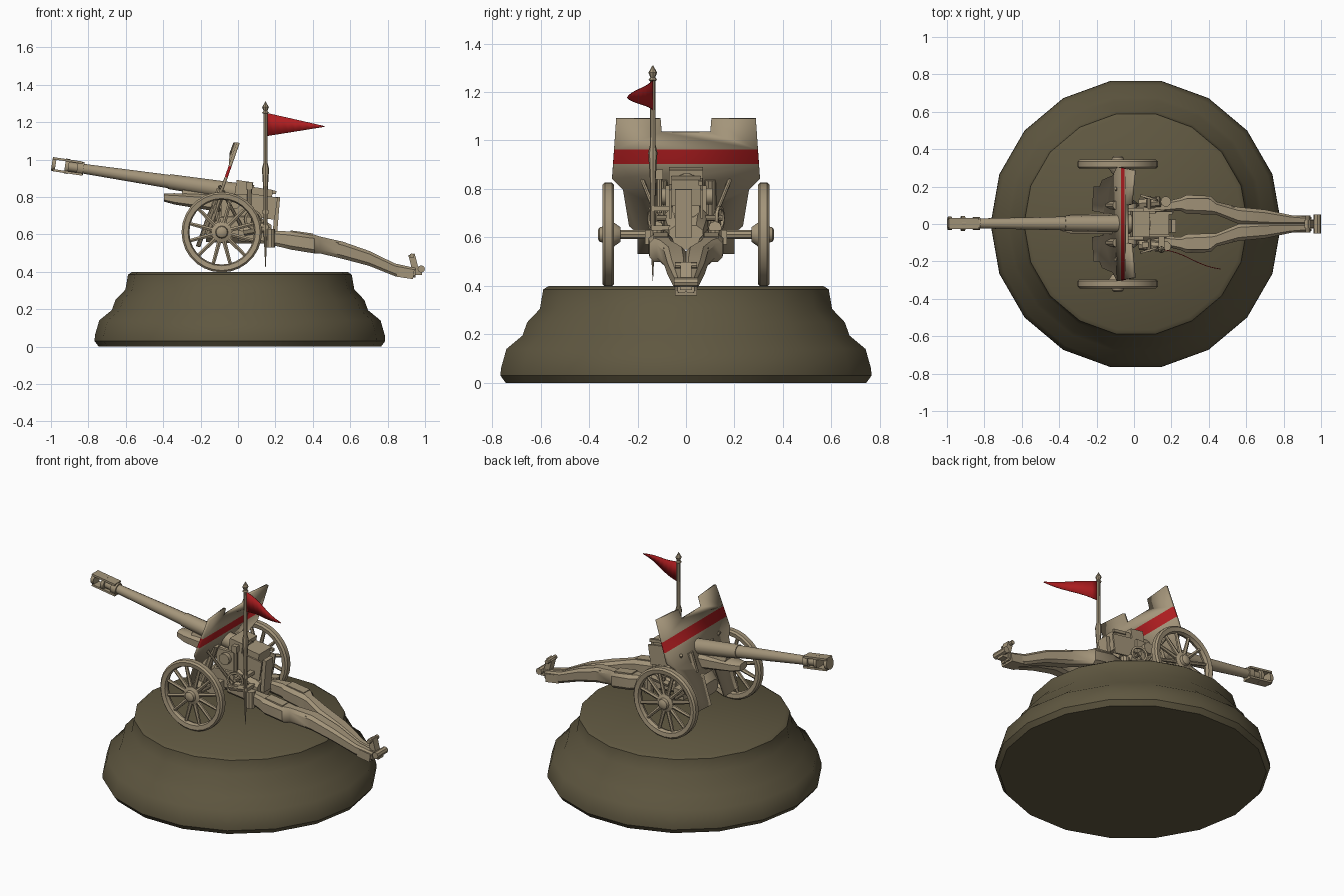
import bpy, bmesh, math
from mathutils import Vector, Matrix

if "Cube" in bpy.data.objects:
    bpy.data.objects.remove(bpy.data.objects["Cube"])


def material(name, rgb):
    m = bpy.data.materials.new(name)
    m.diffuse_color = (*rgb, 1)
    m.use_nodes = True
    m.node_tree.nodes["Principled BSDF"].inputs["Base Color"].default_value = m.diffuse_color
    return m


TAN = material("tan_paint", (0.37, 0.30, 0.195))
OLIVE = material("olive_base", (0.115, 0.096, 0.052))
RED = material("red_paint", (0.42, 0.012, 0.014))


def finish(name, bm, mat=TAN):
    bmesh.ops.recalc_face_normals(bm, faces=bm.faces[:])
    me = bpy.data.meshes.new(name)
    bm.to_mesh(me)
    bm.free()
    me.materials.append(mat)
    ob = bpy.data.objects.new(name, me)
    bpy.context.collection.objects.link(ob)
    return ob


def skin(name, rings, mat=TAN, closed=False):
    """Join equal-length rings of points into a surface."""
    bm = bmesh.new()
    vs = [[bm.verts.new(p) for p in r] for r in rings]
    n = len(vs[0])
    pairs = list(zip(vs, vs[1:])) + ([(vs[-1], vs[0])] if closed else [])
    for a, b in pairs:
        for i in range(n):
            j = (i + 1) % n
            bm.faces.new((a[i], a[j], b[j], b[i]))
    if not closed:
        bm.faces.new(vs[0])
        bm.faces.new(vs[-1])
    return finish(name, bm, mat)


def lathe(name, profile, origin, axis, n, mat=TAN, closed=False):
    """Turn (radius, distance) pairs about an axis."""
    q = Vector(axis).to_track_quat('Z', 'Y')
    o = Vector(origin)
    rings = [[o + q @ Vector((r * math.cos(2 * math.pi * i / n),
                              r * math.sin(2 * math.pi * i / n), d))
              for i in range(n)] for r, d in profile]
    return skin(name, rings, mat, closed)


def rod(name, a, b, r1, r2=None, n=8):
    a, b = Vector(a), Vector(b)
    return lathe(name, [(r1, 0), (r2 or r1, (b - a).length)], a, b - a, n)


def box(name, c, size, tilt=0):
    bm = bmesh.new()
    bmesh.ops.create_cube(bm, size=1, matrix=Matrix.Translation(c)
                          @ Matrix.Rotation(tilt, 4, 'Y') @ Matrix.Diagonal((*size, 1)))
    return finish(name, bm)


def loft(name, stations):
    """Bevelled box sections along x: (x, y, z, half width, half height)."""
    rings = []
    for x, y, z, w, h in stations:
        c = [(-1, -.6), (-.6, -1), (.6, -1), (1, -.6), (1, .6), (.6, 1), (-.6, 1), (-1, .6)]
        rings.append([(x, y + w * a, z + h * b) for a, b in c])
    return skin(name, rings)


# Stepped round plinth
lathe("plinth", [(.755, 0), (.777, .03), (.775, .06), (.752, .14), (.685, .195), (.665, .25),
                 (.612, .305), (.598, .385), (.575, .40)], (.01, 0, 0), (0, 0, 1), 18, OLIVE)

# Wheels
CX, CZ = -.087, .612
for s, side in ((-1, "left"), (1, "right")):
    y = .32 * s
    lathe(side + "_wheel_rim", [(.205, -.024), (.215, -.014), (.215, .014), (.205, .024),
                                (.18, .02), (.173, 0), (.18, -.02)],
          (CX, y, CZ), (0, 1, 0), 28, closed=True)
    lathe(side + "_wheel_hub", [(.03, -.05), (.05, -.022), (.055, .012), (.034, .02),
                                (.03, .036), (.018, .044)], (CX, y, CZ), (0, s, 0), 12)
    for i in range(12):
        a = math.tau * (i + .5) / 12
        d = Vector((math.cos(a), 0, math.sin(a)))
        c = Vector((CX, y, CZ))
        rod(side + "_wheel_spoke", c + d * .04, c + d * .18, .013, .01, 6)
rod("axle", (CX, -.33, CZ), (CX, .33, CZ), .02, n=10)
box("axle_beam", (CX + .02, 0, .60), (.07, .34, .06))

# Shield: sloped plate with a top notch and a red band
half = [(.10, 1.035), (.105, 1.09), (.288, 1.09), (.305, .845), (.26, .80),
        (.235, .65), (.20, .62), (.20, .535), (.07, .535), (.06, .70)]
outline = half + [(-y, z) for y, z in reversed(half)]
bm = bmesh.new()
bm.faces.new([bm.verts.new((-.075 + (z - .935) * .36 + .25 * y * y, y, z)) for y, z in outline])
for z in (.905, .965):
    bmesh.ops.bisect_plane(bm, geom=bm.verts[:] + bm.edges[:] + bm.faces[:],
                           plane_co=(0, 0, z), plane_no=(0, 0, 1))
shield = finish("gun_shield", bm)
shield.data.materials.append(RED)
for f in shield.data.polygons:
    f.material_index = int(.905 < f.center.z < .965)
mod = shield.modifiers.new("thickness", 'SOLIDIFY')
mod.thickness, mod.offset = .016, 0
for s in (-1, 1):
    rod("shield_brace", (.02, .10 * s, .64), (-.10, .19 * s, .86), .009)


# Barrel on its sloping axis
def axis(x, up=0, y=.003):
    return Vector((x, y, .95 - .15 * (x + .82) + up))


TILT = math.atan(.15)
rod("barrel_tube", axis(-.86), axis(-.36), .026, .037, 14)
rod("barrel_jacket", axis(-.37), axis(.08), .041, .05, 14)
for x0, x1, r in ((-.995, -.975, .036), (-.925, -.905, .04), (-.86, -.825, .035)):
    rod("muzzle_brake_ring", axis(x0), axis(x1), r, n=12)
rod("muzzle_brake_core", axis(-.91), axis(-.85), .026, n=12)
for u in (-.032, .032):
    box("muzzle_brake_plate", axis(-.91, u), (.16, .06, .012), TILT)

# Cradle and recoil parts under the barrel
loft("cradle", [(-.395, 0, .797, .035, .022), (-.34, 0, .79, .05, .03),
                (-.1, 0, .765, .055, .045), (.14, 0, .73, .055, .045)])
rod("recoil_cylinder", axis(-.30, -.055), axis(.12, -.055), .035, n=10)
box("breech_block", (.10, 0, .795), (.16, .12, .11), TILT)
box("breech_ring", (.03, 0, .835), (.09, .14, .10), TILT)
for s in (-1, 1):
    box("recoil_guard", (.12, .065 * s, .75), (.17, .01, .12), TILT)
box("rear_guard_plate", (.205, -.01, .70), (.024, .07, .20), .08)
box("breech_lever", (.16, .06, .83), (.09, .016, .018), TILT)

# Carriage
loft("carriage_body", [(-.17, 0, .60, .07, .04), (-.10, 0, .64, .09, .085),
                       (.06, 0, .64, .09, .09), (.18, 0, .60, .07, .05)])
for s in (-1, 1):
    box("trunnion_plate", (-.02, .075 * s, .74), (.14, .02, .15))
    rod("trunnion", (-.02, .05 * s, .77), (-.02, .11 * s, .77), .035, n=12)
    rod("balance_spring", (-.17, .10 * s, .60), (-.09, .10 * s, .84), .025, n=10)
    # Aiming handwheels
    rod("handwheel_shaft", (.08, .08 * s, .68), (.08, .15 * s, .68), .012)
    lathe("handwheel", [(.05, -.006), (.05, .006), (.038, .006), (.038, -.006)],
          (.08, .14 * s, .68), (.3, s, 0), 16, closed=True)
    for k in range(3):
        a = math.tau * k / 3
        rod("handwheel_spoke", (.08, .14 * s, .68),
            (.08 + .042 * math.cos(a), .14 * s, .68 + .042 * math.sin(a)), .005, n=5)
    rod("gear_housing", (.03, .11 * s, .62), (.14, .12 * s, .64), .028, n=8)
rod("sight_post", (.06, -.11, .70), (.06, -.11, .86), .012)
box("sight_head", (.06, -.11, .86), (.035, .03, .04))

# Trail legs folded together, with the spade
for s, side in ((-1, "left"), (1, "right")):
    loft(side + "_trail_leg", [(.0, .085 * s, .60, .025, .035), (.15, .09 * s, .585, .025, .035),
                               (.25, .105 * s, .572, .035, .045), (.28, .105 * s, .567, .05, .048),
                               (.41, .10 * s, .548, .05, .05), (.44, .085 * s, .543, .035, .045),
                               (.56, .045 * s, .515, .045, .046), (.70, .035 * s, .472, .042, .04),
                               (.84, .022 * s, .41, .025, .034), (.95, .018 * s, .395, .018, .025)])
    box("trail_pad", (.34, .105 * s, .603), (.12, .06, .02), .14)
    rod("trail_hinge", (.17, .12 * s, .53), (.17, .12 * s, .63), .028, n=10)
    box("trail_handle", (.50, .085 * s, .55), (.07, .015, .025), .18)
box("spade", (.895, 0, .392), (.09, .09, .05), .15)
box("towing_lug", (.94, 0, .445), (.035, .045, .10), -.25)
rod("towing_lug_pin", (.93, -.045, .485), (.93, .045, .485), .013)
rod("trail_end_bar", (.98, -.05, .415), (.98, .05, .415), .02)
box("trail_end_block", (.955, 0, .405), (.06, .05, .045))

# Flag pole with spear tip, and its bracket
lathe("flag_pole", [(.001, .42), (.01, .60), (.012, .84), (.016, .90), (.019, .95), (.012, .98),
                    (.011, 1.245), (.018, 1.25), (.01, 1.26), (.018, 1.28), (.001, 1.31)],
      (.147, -.137, 0), (0, 0, 1), 8)
for z in (.64, .72):
    box("flag_pole_bracket", (.147, -.105, z), (.03, .08, .02))

# Waving pennant
bm = bmesh.new()
cols = []
for i in range(9):
    t = i / 8
    x, y = .15 + .312 * t, -.138 - .105 * t + .008 * math.sin(t * math.tau)
    cols.append([bm.verts.new((x, y, z)) for z in (1.25 - .071 * t, 1.125 + .05 * t)])
for a, b in zip(cols, cols[1:]):
    bm.faces.new((a[0], a[1], b[1], b[0]))
pennant = finish("pennant", bm, RED)
pennant.modifiers.new("thickness", 'SOLIDIFY').thickness = .004

# Smooth round parts, keep hard edges
for ob in bpy.data.objects:
    ob.select_set(True)
bpy.context.view_layer.objects.active = shield
bpy.ops.object.shade_smooth_by_angle(angle=math.radians(35))
